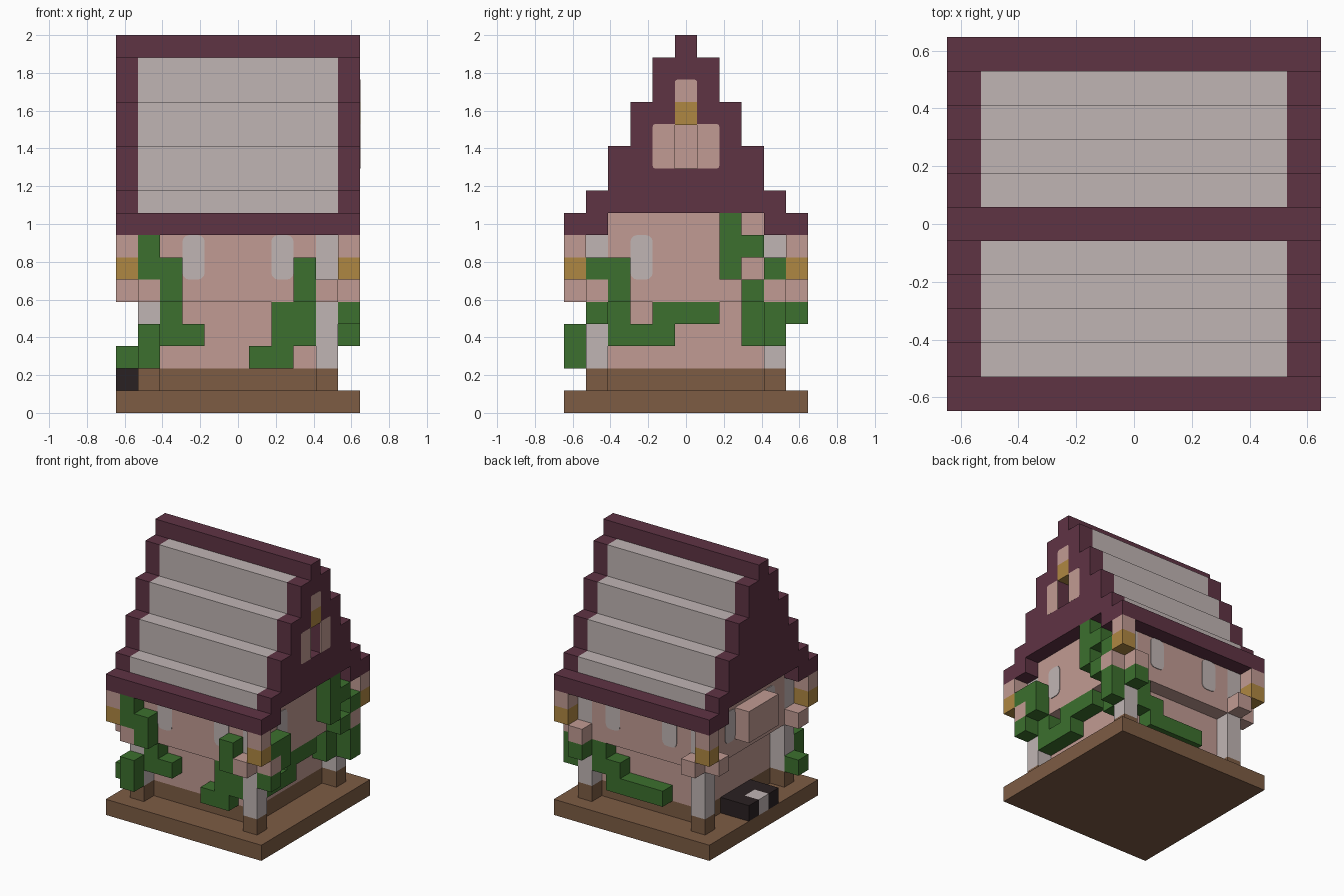
import bpy, bmesh, math
from mathutils import Matrix, Vector

cube = bpy.data.objects.get("Cube")
if cube:
    bpy.data.objects.remove(cube)

U = 2 / 17      # edge of one block
HALF = 5.5      # half the footprint in blocks


def material(name, r, g, b):
    lin = [((c / 255 + 0.055) / 1.055) ** 2.4 for c in (r, g, b)] + [1]
    m = bpy.data.materials.new(name)
    m.use_nodes = True
    m.diffuse_color = lin
    node = next(n for n in m.node_tree.nodes if n.type == 'BSDF_PRINCIPLED')
    node.inputs["Base Color"].default_value = lin
    return m


PLUM = material("plum roof trim", 95, 51, 68)
GREY = material("pale grey", 192, 181, 180)
PINK = material("pink plaster", 193, 155, 147)
WOOD = material("brown wood", 125, 92, 68)
LEAF = material("leaf green", 60, 112, 46)
GOLD = material("lantern gold", 175, 135, 66)
DARK = material("dark step", 42, 33, 34)


def finish(name, bm, mat):
    bmesh.ops.recalc_face_normals(bm, faces=bm.faces)
    mesh = bpy.data.meshes.new(name)
    bm.to_mesh(mesh)
    bm.free()
    mesh.materials.append(mat)
    obj = bpy.data.objects.new(name, mesh)
    bpy.context.collection.objects.link(obj)
    return obj


def blocks(name, mat, boxes):
    """Boxes as block position (x, y, z) and optional size (dx, dy, dz)."""
    bm = bmesh.new()
    for b in boxes:
        low = Vector(b[:3])
        size = Vector(b[3:] or (1, 1, 1))
        mid = (low + size / 2 - Vector((HALF, HALF, 0))) * U
        bmesh.ops.create_cube(bm, size=1, matrix=Matrix.Translation(mid) @ Matrix.Diagonal((*(size * U), 1)))
    return finish(name, bm, mat)


def plate(name, mat, side, left, low, width, height, plane, radii):
    """Thin rounded plate; side counts quarter turns from the front."""
    bm = bmesh.new()
    loop = []
    corners = [(left, low, 1, 1), (left + width, low, -1, 1),
               (left + width, low + height, -1, -1), (left, low + height, 1, -1)]
    for k, ((x, z, sx, sz), r) in enumerate(zip(corners, radii)):
        for step in range(4 if r else 1):
            a = math.pi * (1 + k / 2 + step / 6)
            loop.append(bm.verts.new(((x + r * (sx + math.cos(a))) * U, -plane * U - 0.005,
                                      (z + r * (sz + math.sin(a))) * U)))
    face = bm.faces.new(loop)
    ext = bmesh.ops.extrude_face_region(bm, geom=[face])
    back = [v for v in ext["geom"] if isinstance(v, bmesh.types.BMVert)]
    bmesh.ops.translate(bm, verts=back, vec=(0, 0.008, 0))
    bm.transform(Matrix.Rotation(side * math.pi / 2, 4, 'Z'))
    return finish(name, bm, mat)


# Base and lower storey
blocks("base_slab", WOOD, [(0, 0, 0, 11, 11, 1)])
blocks("foundation", WOOD, [(2, 2, 1, 7, 7, 1)])
blocks("lower_walls", PINK, [(2, 2, 2, 7, 7, 3)])

# Overhanging upper storey, notched for the corner posts
blocks("upper_walls", PINK, [(1, 2, 5, 9, 7, 4), (2, 1, 5, 7, 9, 3)])

# Corner posts with brackets and hanging lanterns
for fb, y, yo in (("front", 1, 0), ("back", 9, 10)):
    for lr, x, xo in (("right", 1, 0), ("left", 9, 10)):
        tag = fb + "_" + lr
        blocks(tag + "_post_foot", WOOD, [(x, y, 1)])
        blocks(tag + "_post", GREY, [(x, y, 2, 1, 1, 6)])
        blocks(tag + "_brackets", PINK, [(xo, y, 5), (x, yo, 5)])
        blocks(tag + "_lantern", GOLD, [(xo, yo, 6)])
        blocks(tag + "_lantern_hanger", PINK, [(xo, yo, 7)])

# Stepped roof: (first row, lowest block, height) for each tier
TIERS = [(1, 9, 1), (2, 10, 2), (3, 12, 2), (4, 14, 2)]
blocks("roof_eaves", PLUM, [(0, y, 8, 11, 2, 1) for y in (0, 9)])
blocks("roof_slopes", GREY, [(1, y, z, 9, 11 - 2 * y, h) for y, z, h in TIERS])
blocks("roof_ridge", PLUM, [(0, 5, 16, 11, 1, 1)])
blocks("right_gable", PLUM, [(0, y, z, 1, 11 - 2 * y, h) for y, z, h in TIERS])

# Left gable, split around the attic opening
gable = []
for y, z, h in TIERS:
    for level in range(z, z + h):
        if level in (11, 12):
            gable += [(10, y, level, 1, 5 - y, 1), (10, 6, level, 1, 5 - y, 1)]
        else:
            gable.append((10, y, level, 1, 11 - 2 * y, 1))
blocks("left_gable", PLUM, gable)
R = 0.12
plate("attic_opening_back", PINK, 1, -0.5, 11, 1, 2, 4.5, (0, 0, 0, 0))
plate("attic_shutter_front", PINK, 1, -1.5, 11, 1, 2, HALF - 0.04, (R, 0, 0, R))
plate("attic_shutter_back", PINK, 1, 0.5, 11, 1, 2, HALF - 0.04, (0, R, R, 0))
plate("attic_lantern_top", PINK, 1, -0.5, 14, 1, 1, HALF - 0.04, (0, 0, R, R))
plate("attic_lantern_face", GOLD, 1, -0.5, 13, 1, 1, HALF - 0.04, (0, 0, 0, 0))
plate("attic_lantern_underside", GOLD, 1, -0.5, 12.96, 1, 0.04, 5.4, (0, 0, 0, 0))
blocks("attic_lantern_bottom", GOLD, [(10, 5, 12.95, 1, 1, 0.05)])

# Rounded windows on all four sides
for side, word in enumerate(("front", "left", "back", "right")):
    for n, x in enumerate((-2.5, 1.5)):
        plate(f"{word}_window_{n + 1}", GREY, side, x, 6, 1, 2, 4.5, (0.3,) * 4)

# Bay and doorstep on the right side
blocks("bay_box", PINK, [(0, 4, 6, 1, 3, 2)])
blocks("doorstep", DARK, [(1, 4, 1, 1, 3, 1), (0, 4, 1), (0, 6, 1)])
blocks("doorstep_inlay", GREY, [(0, 5, 1)])

# Climbing vines
blocks("front_right_vine", LEAF, [
    (1, 0, 6, 1, 1, 2), (2, 0, 5, 1, 1, 2), (2, 1, 3, 1, 1, 2), (3, 1, 3),
    (1, 0, 2, 1, 1, 2), (0, 1, 2)])
blocks("front_left_vine", LEAF, [
    (8, 0, 5, 1, 1, 2), (7, 1, 3, 2, 1, 2), (6, 1, 2, 2, 1, 1)])
blocks("left_front_vine", LEAF, [
    (10, 1, 6, 1, 2, 1), (10, 2, 5), (9, 2, 3, 1, 1, 2), (10, 1, 4),
    (9, 3, 3, 1, 2, 1), (9, 4, 4, 1, 3, 1)])
blocks("left_back_vine", LEAF, [
    (10, 7, 6, 1, 1, 3), (10, 8, 7), (10, 9, 6), (10, 8, 5),
    (9, 8, 3, 1, 1, 2), (10, 9, 3, 1, 1, 2)])
blocks("back_vine", LEAF, [
    (9, 10, 4), (8, 9, 3, 1, 1, 2), (7, 9, 3), (4, 9, 2, 4, 1, 1)])
